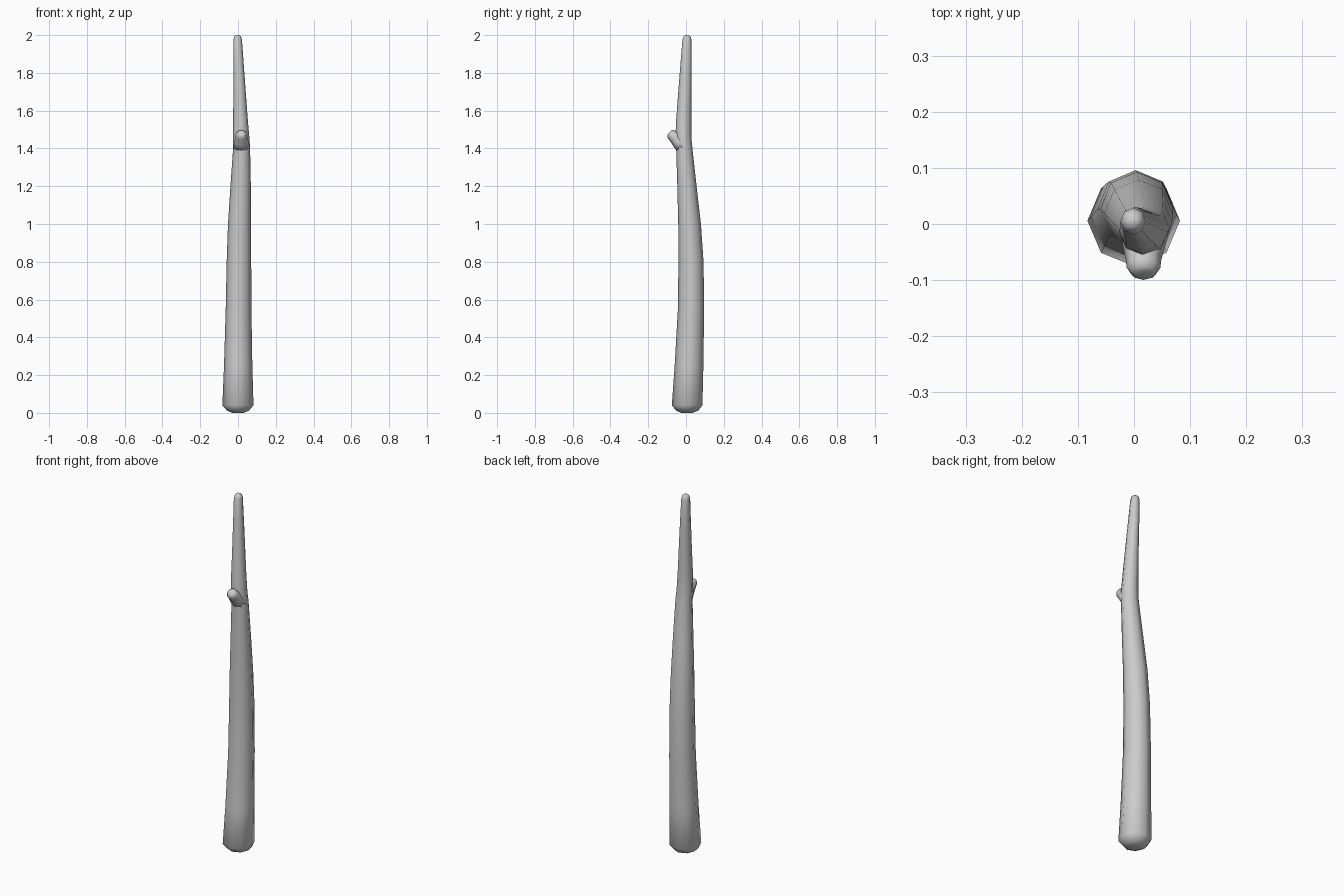
import bpy, bmesh, math
from mathutils import Vector


def loft(name, rings, sides=8):
    """Skin a tube through rings of (centre, axis, x radius, depth radius)."""
    bm = bmesh.new()
    loops = []
    for c, axis, rx, ry in rings:
        n = Vector(axis).normalized()
        u = Vector((1, 0, 0))
        v = n.cross(u).normalized()
        loops.append([bm.verts.new(Vector(c)
                      + u * rx * math.cos(2 * math.pi * i / sides)
                      + v * ry * math.sin(2 * math.pi * i / sides))
                      for i in range(sides)])
    for a, b in zip(loops, loops[1:]):
        for i in range(sides):
            j = (i + 1) % sides
            bm.faces.new((a[i], a[j], b[j], b[i]))
    bm.faces.new(loops[0][::-1])
    bm.faces.new(loops[-1])
    bmesh.ops.recalc_face_normals(bm, faces=bm.faces)
    me = bpy.data.meshes.new(name)
    bm.to_mesh(me)
    bm.free()
    for p in me.polygons:
        p.use_smooth = True
    ob = bpy.data.objects.new(name, me)
    bpy.context.collection.objects.link(ob)
    return ob


# Gently bent tapering shaft: z, left, right, front, back extents
shaft = [
    (0.000, -0.030, 0.030, -0.025, 0.035),
    (0.012, -0.058, 0.058, -0.052, 0.065),
    (0.040, -0.083, 0.082, -0.075, 0.087),
    (0.250, -0.074, 0.076, -0.060, 0.092),
    (0.550, -0.065, 0.071, -0.043, 0.096),
    (0.800, -0.060, 0.070, -0.040, 0.093),
    (1.000, -0.053, 0.069, -0.041, 0.079),
    (1.200, -0.040, 0.068, -0.046, 0.056),
    (1.400, -0.026, 0.064, -0.052, 0.034),
    (1.460, -0.027, 0.060, -0.056, 0.028),
    (1.550, -0.026, 0.052, -0.052, 0.028),
    (1.700, -0.024, 0.041, -0.041, 0.029),
    (1.850, -0.024, 0.030, -0.029, 0.030),
    (1.975, -0.024, 0.021, -0.019, 0.029),
    (1.993, -0.020, 0.016, -0.012, 0.024),
    (2.000, -0.010, 0.007, -0.003, 0.013),
]
loft("shaft", [(((l + r) / 2, (f + b) / 2, z), (0, 0, 1), (r - l) / 2, (b - f) / 2)
               for z, l, r, f, b in shaft])

# Short broken twig growing forward and up from the shaft
loft("twig_stub", [
    ((0.018, -0.010, 1.400), (0, -0.8, 1), 0.044, 0.040),
    ((0.018, -0.042, 1.440), (0, -0.9, 1), 0.037, 0.036),
    ((0.017, -0.062, 1.459), (0, -1, 0.8), 0.032, 0.031),
    ((0.017, -0.078, 1.474), (0, -1, 0.8), 0.030, 0.028),
    ((0.017, -0.087, 1.482), (0, -1, 0.8), 0.022, 0.020),
    ((0.017, -0.089, 1.484), (0, -1, 0.8), 0.010, 0.010),
])
